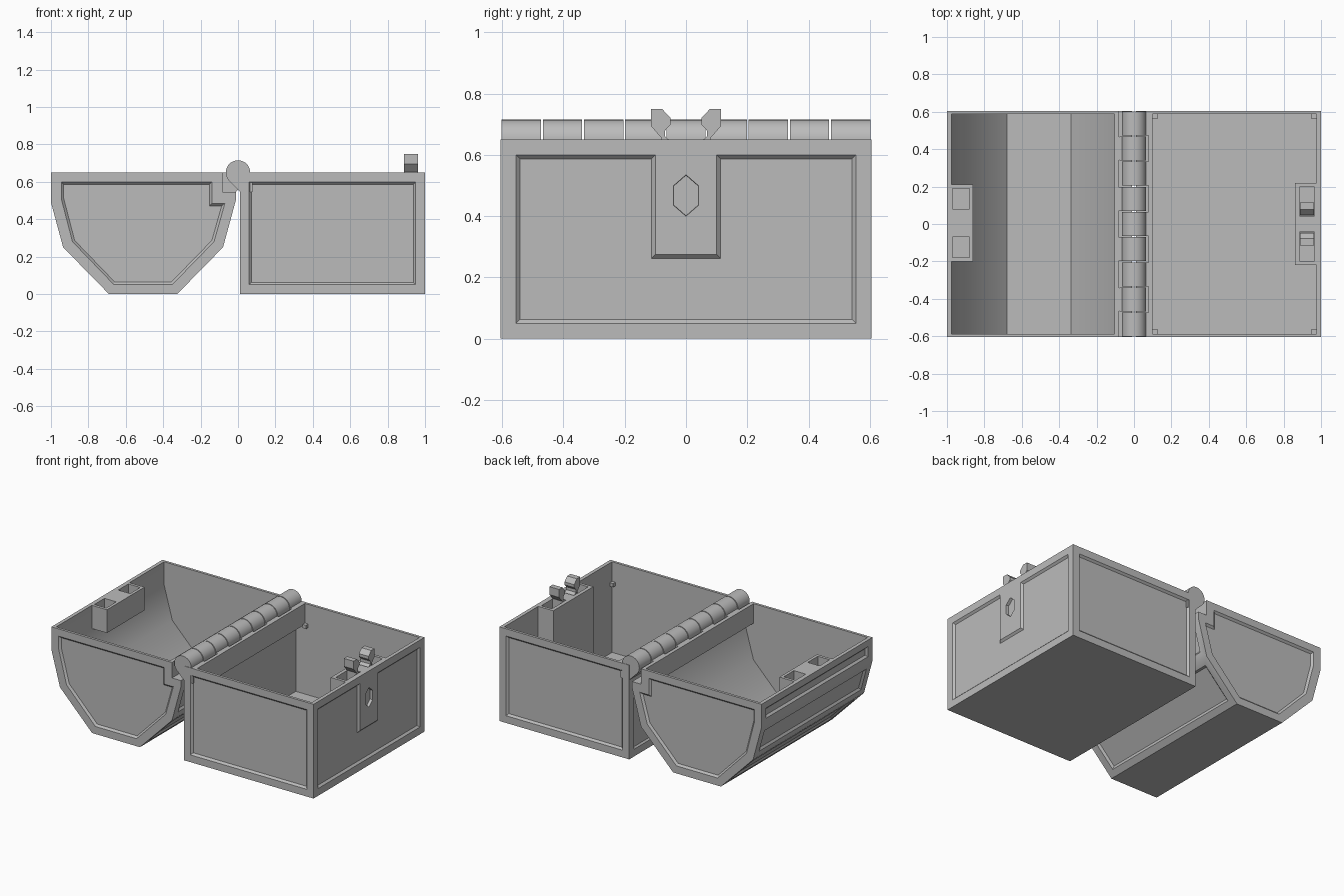
import bpy, bmesh, math
from mathutils import Vector

if "Cube" in bpy.data.objects:
    bpy.data.objects.remove(bpy.data.objects["Cube"])

GREY = bpy.data.materials.new("plain_grey")
GREY.diffuse_color = (0.5, 0.5, 0.5, 1)
GREY.use_nodes = True
GREY.node_tree.nodes["Principled BSDF"].inputs["Base Color"].default_value = GREY.diffuse_color
X, Y, Z = Vector((1, 0, 0)), Vector((0, 1, 0)), Vector((0, 0, 1))
W = 0.605                                   # half depth of the chest


def loft(name, loops):
    """Solid through equal-length closed loops, capped at both ends."""
    bm = bmesh.new()
    rings = [[bm.verts.new(p) for p in loop] for loop in loops]
    n = len(rings[0])
    for a, b in zip(rings, rings[1:]):
        for i in range(n):
            j = (i + 1) % n
            bm.faces.new((a[i], a[j], b[j], b[i]))
    bm.faces.new(rings[0][::-1])
    bm.faces.new(rings[-1])
    bmesh.ops.recalc_face_normals(bm, faces=bm.faces)
    me = bpy.data.meshes.new(name)
    bm.to_mesh(me)
    bm.free()
    me.materials.append(GREY)
    ob = bpy.data.objects.new(name, me)
    bpy.context.collection.objects.link(ob)
    return ob


def prism(name, xz, y0, y1):
    return loft(name, [[(x, y, z) for x, z in xz] for y in (y0, y1)])


def box(name, x0, x1, y0, y1, z0, z1):
    return prism(name, [(x0, z0), (x1, z0), (x1, z1), (x0, z1)], y0, y1)


def cut(ob, cutter):
    mod = ob.modifiers.new("cut", 'BOOLEAN')
    mod.operation, mod.solver, mod.object = 'DIFFERENCE', 'EXACT', cutter
    bpy.context.view_layer.update()
    dg = bpy.context.evaluated_depsgraph_get()
    me = bpy.data.meshes.new_from_object(ob.evaluated_get(dg))
    ob.modifiers.clear()
    ob.data = me
    bpy.data.objects.remove(cutter)


def inset(poly, d):
    """Move every side of a counter-clockwise polygon inward by d."""
    out = []
    for i, p in enumerate(poly):
        a = (p - poly[i - 1]).normalized()
        b = (poly[(i + 1) % len(poly)] - p).normalized()
        na, nb = Vector((-a.y, a.x)), Vector((-b.y, b.x))
        out.append(p + (na + nb) * d / (1 + na.dot(nb)))
    return out


def panel(ob, origin, u, v, pts, bevel=0.013, depth=0.013):
    """Sunken panel with sloped sides in the plane origin + u, v."""
    poly = [Vector(p) for p in pts]
    area = sum(p.x * q.y - q.x * p.y for p, q in zip(poly, poly[1:] + poly[:1]))
    if area < 0:
        poly.reverse()
    n = u.cross(v)
    layers = [(poly, 0.01), (poly, 0), (inset(poly, bevel), -depth)]
    cut(ob, loft("cutter", [[origin + u * p.x + v * p.y + n * h for p in q]
                            for q, h in layers]))


def rect(a0, a1, b0, b1):
    return [(a0, b0), (a1, b0), (a1, b1), (a0, b1)]


def end_panels(ob, pts):
    panel(ob, Y * -W, X, Z, pts)
    panel(ob, Y * W, -X, Z, [(-x, z) for x, z in pts])


# Base: open box with a thick hinge rail along its top inner edge
base = box("base_box", 0.01, 1, -W, W, 0, 0.65)
cut(base, prism("cutter", [(0.03, 0.025), (0.975, 0.025), (0.975, 0.7), (0.1, 0.7),
                           (0.1, 0.505), (0.03, 0.49)], -0.587, 0.587))
end_panels(base, rect(0.06, 0.95, 0.05, 0.6))
panel(base, X, Y, Z, [(-0.555, 0.05), (0.555, 0.05), (0.555, 0.6), (0.1, 0.6),
                      (0.1, 0.275), (-0.1, 0.275), (-0.1, 0.6), (-0.555, 0.6)])
panel(base, X * 0.01, -Y, Z, rect(-0.555, 0.555, 0.05, 0.48), 0.01, 0.01)
# Keyhole
panel(base, X, Y, Z, [(0, 0.4), (0.04, 0.435), (0.04, 0.5), (0, 0.535),
                      (-0.04, 0.5), (-0.04, 0.435)], 0.001, 0.02)

# Lid: faceted trough lying open beside the base
shell = [(-1, 0.65), (-1, 0.49), (-0.935, 0.25), (-0.69, 0), (-0.325, 0),
         (-0.08, 0.25), (-0.012, 0.5), (-0.012, 0.65)]
lid = prism("lid", shell, -W, W)
cut(lid, prism("cutter", [(-0.975, 0.7), (-0.975, 0.49), (-0.912, 0.262), (-0.678, 0.025),
                          (-0.337, 0.025), (-0.104, 0.262), (-0.04, 0.49),
                          (-0.105, 0.515), (-0.105, 0.7)], -0.587, 0.587))
end_panels(lid, [(-0.945, 0.6), (-0.945, 0.51), (-0.885, 0.28), (-0.665, 0.052),
                 (-0.35, 0.052), (-0.128, 0.28), (-0.07, 0.485), (-0.14, 0.485),
                 (-0.14, 0.6)])
for i in (0, 1, 2, 4, 5):
    a, b = (Vector((x, 0, z)) for x, z in shell[i:i + 2])
    m = 0.045
    panel(lid, a, Y, (b - a).normalized(), rect(-0.555, 0.555, m, (b - a).length - m))

# Hinge: nine alternating knuckles, each with a clearance pocket opposite
R, N = 0.065, 9
step = 2 * W / N
for k in range(N):
    side = 1 if k % 2 == 0 else -1
    y0 = -W + k * step
    arc = [(R * math.cos(math.radians(t)) * side, 0.65 + R * math.sin(math.radians(t)))
           for t in range(0, 226, 9)]
    foot = [(0.012 * side, 0.546), (0.078 * side, 0.546), (0.078 * side, 0.65)]
    prism(f"hinge_knuckle_{k + 1}", arc + foot, y0 + 0.003, y0 + step - 0.003)
    e0 = 0.02 if k == 0 else 0.006
    e1 = 0.02 if k == N - 1 else 0.006
    target, xa, xb = (lid, -0.08, 0.005) if side > 0 else (base, -0.005, 0.078)
    cut(target, box("cutter", xa, xb, y0 - e0, y0 + step + e1, 0.543, 0.7))

# Latch housing inside the base, with two spring hooks
housing = box("latch_housing", 0.86, 0.975, -0.218, 0.218, 0.025, 0.65)
for s in (-1, 1):
    ya, yb = sorted((0.042 * s, 0.198 * s))
    cut(housing, box("cutter", 0.885, 0.965, ya, yb, 0.3, 0.7))
    hook = [(0.045, 0.3), (0.045, 0.64), (0.068, 0.66), (0.068, 0.68), (0.05, 0.7),
            (0.05, 0.72), (0.078, 0.75), (0.115, 0.75), (0.115, 0.695), (0.08, 0.655),
            (0.08, 0.3)]
    loft("latch_hook_" + ("back" if s > 0 else "front"),
         [[(x, y * s, z) for y, z in hook] for x in (0.888, 0.962)])

# Catch inside the lid, with two pockets for the hooks
catch = box("latch_catch", -0.976, -0.86, -0.2, 0.21, 0.49, 0.65)
for y0, y1 in ((0.08, 0.19), (-0.18, -0.07)):
    cut(catch, box("cutter", -0.97, -0.88, y0, y1, 0.55, 0.7))

# Small corner stops inside the base
for x in (0.1, 0.95):
    for y in (-0.587, 0.562):
        box("corner_stop", x, x + 0.025, y, y + 0.025, 0.49, 0.515)

for ob in bpy.context.scene.objects:
    ob.select_set(True)
bpy.context.view_layer.objects.active = base
bpy.ops.object.shade_smooth_by_angle(angle=math.radians(30))
